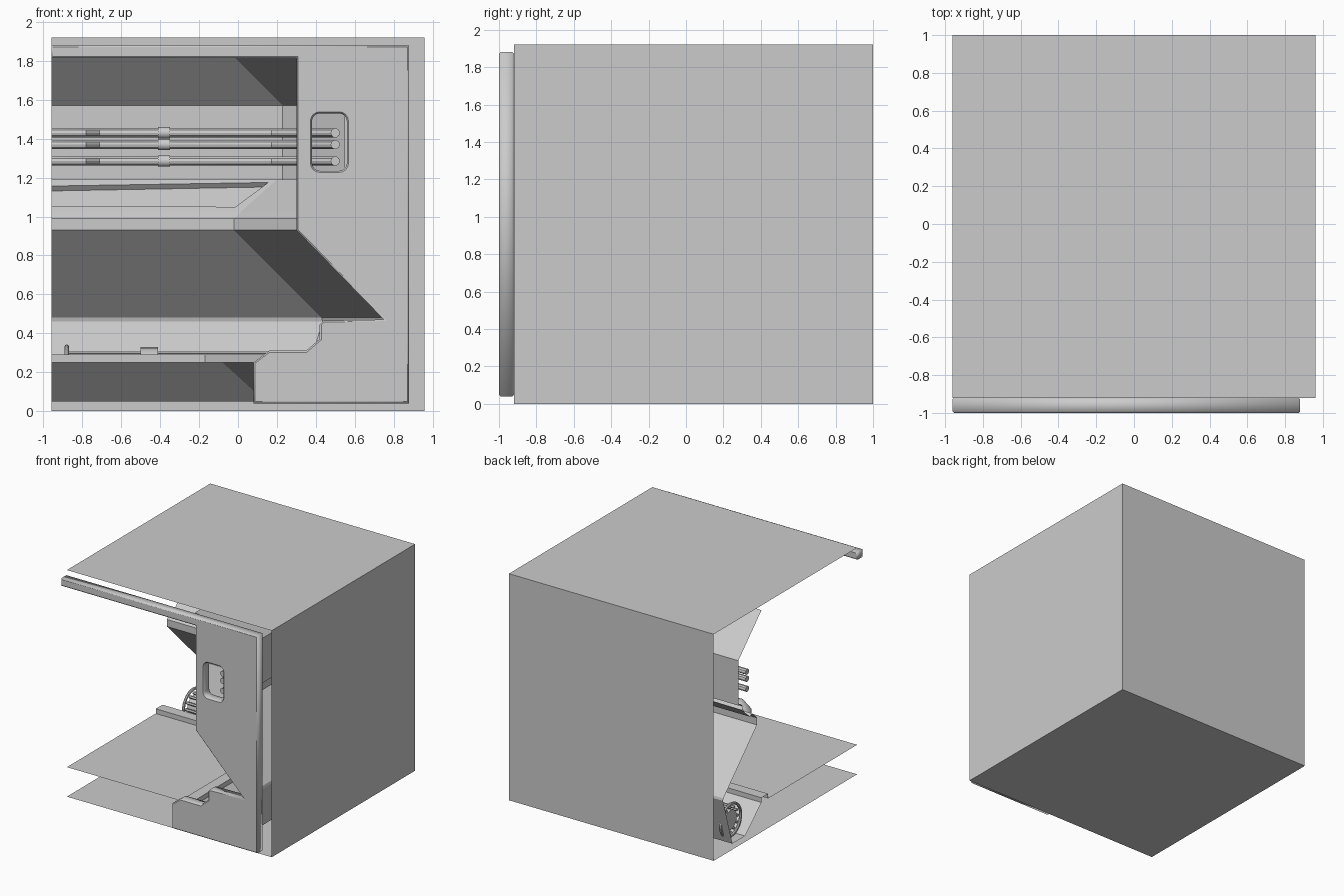
import bpy, bmesh, math
from mathutils import Vector

if "Cube" in bpy.data.objects:
    bpy.data.objects.remove(bpy.data.objects["Cube"])


def mesh_object(name, verts, faces):
    me = bpy.data.meshes.new(name)
    me.from_pydata(verts, [], faces)
    ob = bpy.data.objects.new(name, me)
    bpy.context.collection.objects.link(ob)
    return ob


def plan(d, x0=-0.96):
    """Corner path: back wall, 45 degree corner, right wall; d pushes outward."""
    return [(x0, 0.42 + d), (-0.02 + d, 0.42 + d), (0.30 + d, 0.10 + d), (0.30 + d, -0.92)]


def sweep(name, profile):
    verts = [(x, y, z) for d, z in profile for x, y in plan(d)]
    faces = [(4*i + j, 4*i + j + 1, 4*i + j + 5, 4*i + j + 4)
             for i in range(len(profile) - 1) for j in range(3)]
    return mesh_object(name, verts, faces)


def pipe(name, pts, r, res=3):
    cu = bpy.data.curves.new(name, 'CURVE')
    cu.dimensions = '3D'
    cu.bevel_depth = r
    cu.bevel_resolution = res
    cu.use_fill_caps = True
    sp = cu.splines.new('POLY')
    sp.points.add(len(pts) - 1)
    for p, co in zip(sp.points, pts):
        p.co = (*co, 1)
        p.radius = 1
    ob = bpy.data.objects.new(name, cu)
    bpy.context.collection.objects.link(ob)
    to_mesh(ob)
    bpy.ops.object.shade_smooth_by_angle()
    return ob


def to_mesh(ob):
    bpy.ops.object.select_all(action='DESELECT')
    ob.select_set(True)
    bpy.context.view_layer.objects.active = ob
    bpy.ops.object.convert(target='MESH')


def cylinder_x(name, x, y, z, r, length):
    bpy.ops.mesh.primitive_cylinder_add(vertices=24, radius=r, depth=length,
                                        location=(x, y, z), rotation=(0, math.pi/2, 0))
    bpy.context.object.name = name
    bpy.ops.object.shade_smooth_by_angle()


# outer shell: top, bottom, right and back sheets
x0, x1, y0, y1, h = -0.96, 0.96, -0.92, 1.0, 1.92
mesh_object("outer_shell",
            [(x, y, z) for z in (0, h) for x, y in ((x0, y0), (x1, y0), (x1, y1), (x0, y1))],
            [(3, 2, 1, 0), (4, 5, 6, 7), (1, 2, 6, 5), (2, 3, 7, 6)])

# floor sheet
floor = [(x, y, 0.25) for x, y in plan(-0.15)] + [(-0.96, -0.92, 0.25)]
mesh_object("floor", floor, [(4, 3, 2, 1, 0)])

# wall liner with open trough and floor kerb
wall = sweep("wall_liner", [(-0.06, 1.88), (0.25, 1.57), (0.25, 1.19), (0.22, 1.19),
                            (0.03, 1.02), (0, 0.99), (0, 0.93), (0.45, 0.48), (0.455, 0.46),
                            (0.33, 0.05), (0.16, 0.05), (-0.06, 0.25), (-0.06, 0.29),
                            (-0.15, 0.29), (-0.15, 0.25)])

# recessed panel on the sloped sill
bm = bmesh.new()
bm.from_mesh(wall.data)
bm.faces.ensure_lookup_table()
sill = bm.faces[9]
bmesh.ops.inset_region(bm, faces=[sill], thickness=0.05)
bmesh.ops.inset_region(bm, faces=[sill], thickness=0.005)
for v in sill.verts:
    v.co += Vector((0, 0.022, -0.022))
bmesh.ops.recalc_face_normals(bm, faces=bm.faces)
bm.to_mesh(wall.data)
bm.free()

# front frame plate with rounded window
outline = [(-0.96, 1.88), (0.88, 1.88), (0.88, 0.04), (0.08, 0.04), (0.08, 0.25), (0.16, 0.31),
           (0.35, 0.31), (0.42, 0.37), (0.42, 0.445), (0.44, 0.465), (0.75, 0.47),
           (0.30, 0.93), (0.30, 1.815), (-0.96, 1.815)]
window = []
for cx, cz, a0 in ((0.52, 1.49, 0), (0.42, 1.49, 90), (0.42, 1.275, 180), (0.52, 1.275, 270)):
    for k in range(5):
        a = math.radians(a0 + k * 22.5)
        window.append((cx + 0.04*math.cos(a), cz + 0.04*math.sin(a)))
cu = bpy.data.curves.new("front_frame", 'CURVE')
cu.dimensions = '2D'
cu.fill_mode = 'BOTH'
cu.bevel_depth = 0.008
cu.offset = -0.008
cu.bevel_resolution = 0
cu.extrude = 0.032
for loop in (outline, window):
    sp = cu.splines.new('POLY')
    sp.points.add(len(loop) - 1)
    sp.use_cyclic_u = True
    for p, (x, z) in zip(sp.points, loop):
        p.co = (x, z, 0, 1)
frame = bpy.data.objects.new("front_frame", cu)
frame.location = (0, -0.96, 0)
frame.rotation_euler = (math.pi/2, 0, 0)
bpy.context.collection.objects.link(frame)
to_mesh(frame)

# three wall pipes, stepped out near the left end, each with a clamp
for i, z in enumerate((1.43, 1.37, 1.285)):
    path = [(-0.96, 0.55, z), (-0.79, 0.55, z), (-0.72, 0.62, z)]
    path += [(x, y, z) for x, y in plan(0.20)[1:]]
    pipe(f"wall_pipe_{i+1}", path, 0.024)
    cylinder_x(f"pipe_clamp_{i+1}", -0.38, 0.62, z, 0.029, 0.06)

# ribbed conduit lying in the trough
cd, cz, start = 0.24, 0.195, -0.88
pipe("conduit_core", [(x, y, cz) for x, y in plan(cd, start)], 0.085, 4)
for k in range(12):
    a = 2 * math.pi * k / 12
    d, z = cd + 0.103*math.sin(a), cz + 0.103*math.cos(a)
    pipe(f"conduit_rib_{k+1}", [(x, y, z) for x, y in plan(d, start)], 0.012, 1)
bpy.ops.mesh.primitive_torus_add(major_radius=0.135, minor_radius=0.012, major_segments=32,
                                 minor_segments=8, location=(start, 0.42 + cd, cz),
                                 rotation=(0, math.pi/2, 0))
bpy.context.object.name = "conduit_end_ring"
bpy.ops.object.shade_smooth_by_angle()
cylinder_x("conduit_collar", -0.455, 0.42 + cd, cz, 0.133, 0.09)
